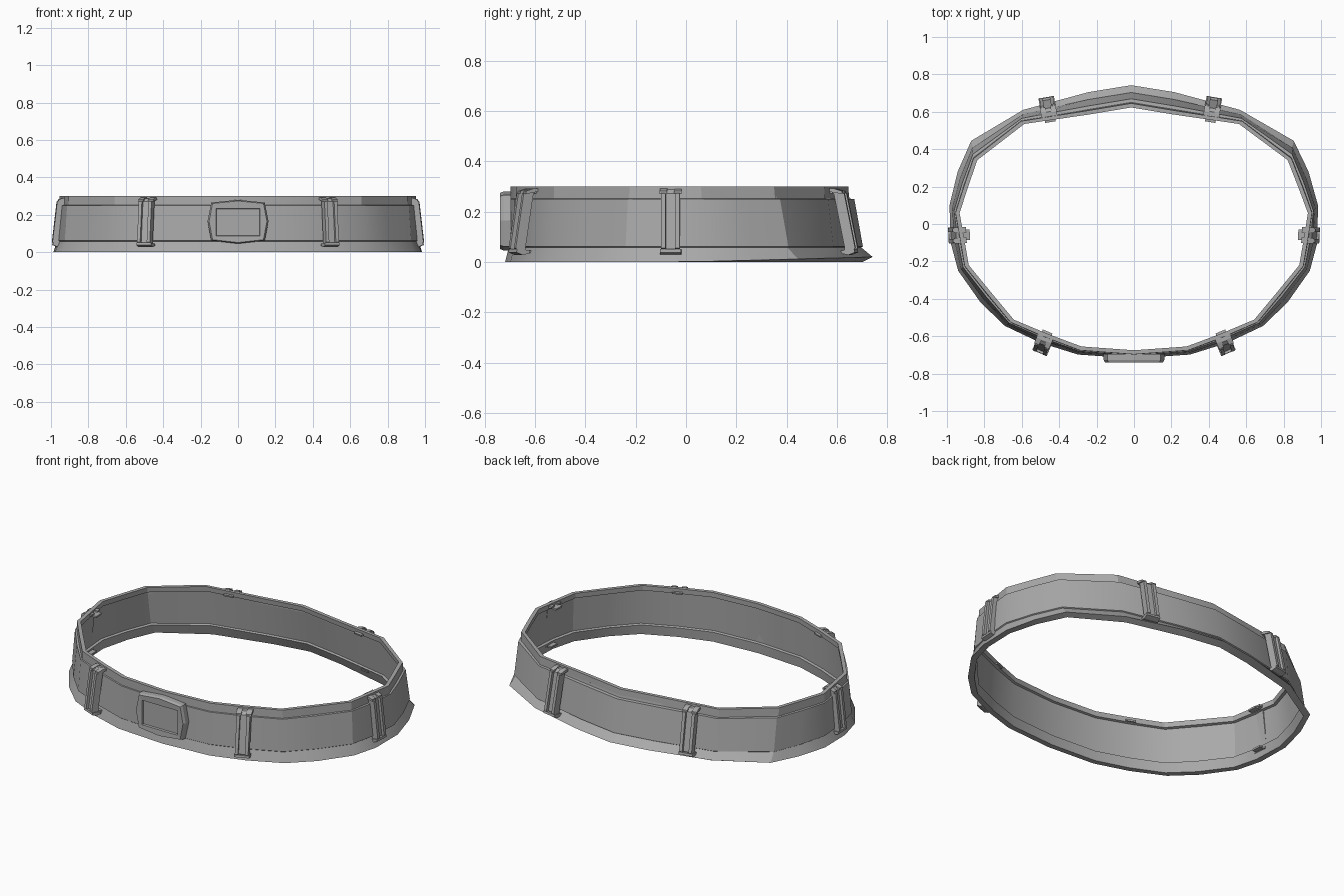
import bpy, bmesh, math
from mathutils import Vector

cube = bpy.data.objects.get("Cube")
if cube:
    bpy.data.objects.remove(cube)

grey = bpy.data.materials.new("plain_grey")
grey.use_nodes = True
grey.diffuse_color = (0.4, 0.4, 0.4, 1)
grey.node_tree.nodes["Principled BSDF"].inputs["Base Color"].default_value = grey.diffuse_color


def loft(name, rings, closed=False, smooth=None):
    """Skin a list of equal point rings, capping the ends unless closed."""
    bm = bmesh.new()
    rows = [[bm.verts.new(p) for p in ring] for ring in rings]
    n = len(rows[0])
    for i in range(len(rows) - (not closed)):
        a, b = rows[i], rows[(i + 1) % len(rows)]
        for j in range(n):
            k = (j + 1) % n
            bm.faces.new((a[j], a[k], b[k], b[j]))
    if not closed:
        bm.faces.new(rows[0])
        bm.faces.new(rows[-1])
    bmesh.ops.recalc_face_normals(bm, faces=bm.faces)
    mesh = bpy.data.meshes.new(name)
    bm.to_mesh(mesh)
    bm.free()
    mesh.materials.append(grey)
    obj = bpy.data.objects.new(name, mesh)
    bpy.context.collection.objects.link(obj)
    if smooth:
        bpy.ops.object.select_all(action="DESELECT")
        obj.select_set(True)
        bpy.context.view_layer.objects.active = obj
        bpy.ops.object.shade_smooth_by_angle(angle=math.radians(smooth))
    return obj


# Belt band: half outline from back to front, rim point and flared lip point
half = [
    ((0, .645), (0, .742)), ((.24, .605), (.23, .705)), ((.59, .55), (.58, .61)),
    ((.85, .35), (.862, .445)), ((.905, .20), (.938, .28)), ((.953, .06), (.985, .10)),
    ((.93, -.08), (.98, -.10)), ((.905, -.225), (.94, -.25)), ((.78, -.38), (.82, -.42)),
    ((.66, -.525), (.69, -.545)), ((.475, -.605), (.50, -.635)), ((.29, -.675), (.30, -.698)),
    ((0, -.697), (0, -.719)),
]
mirrored = [tuple((-x, y) for x, y in pair) for pair in half[-2:0:-1]]


def band_section(rim, lip):
    rim, lip = Vector(rim), Vector(lip)
    shift = Vector((-.015 * max(0, rim.y) / .645, 0))

    def at(f, z, inset=0.0):
        p = rim.lerp(lip, f)
        p = p - p.normalized() * inset + shift
        return (p.x, p.y, z)

    lip_z = .02 * max(0, lip.y) / .742
    outside = [at(0, .3), at(.04, .252), at(.25, .25), at(.6, .062), at(.58, .058, .005), at(1, lip_z)]
    inside = [at(.9, 0, .03), at(.55, .058, .026), at(.55, .062, .012),
              at(.15, .266, .012), at(.05, .27, .022), at(0, .3, .022)]
    return outside + inside


loft("belt_band", [band_section(*p) for p in half + mirrored], closed=True, smooth=25)


# Belt loops: channels made of a thin web, two rails, wider ends and prongs
def strap(depth):
    return [(-.015, .288), (.008, .288), (depth, .272), (depth, .055), (.012, .036),
            (-.01, .036), (-.002, .055), (-.002, .27)]


top_end = [(-.03, .292), (.004, .292), (.034, .282), (.034, .270), (0, .276), (-.03, .282)]
low_end = [(-.02, .034), (.008, .028), (.036, .038), (.036, .051), (0, .048), (-.02, .044)]
top_prong = [(-.05, .280), (0, .286), (0, .274), (-.05, .270)]
low_prong = [(-.045, .046), (0, .046), (0, .036), (-.045, .036)]


def belt_loop(name, top, bottom, normal):
    top, bottom, n = Vector(top), Vector(bottom), Vector(normal).normalized()
    side = Vector((-n.y, n.x))

    def prism(part, outline, v0, v1):
        rings = []
        for v in (v0, v1):
            ring = []
            for u, z in outline:
                p = bottom.lerp(top, z / .3) + n * u + side * v
                ring.append((p.x, p.y, z))
            rings.append(ring)
        loft(name + part, rings)

    prism("_web", strap(.024), -.025, .025)
    for label, s in (("_rail_a", 1), ("_rail_b", -1)):
        prism(label, strap(.04), s * .019, s * .037)
        prism("_top_end" + label, top_end, s * .014, s * .043)
    prism("_low_end", low_end, -.042, .042)
    prism("_top_prong", top_prong, -.028, .028)
    prism("_low_prong", low_prong, -.028, .028)


for side_name, s in (("left", 1), ("right", -1)):
    belt_loop("back_loop_" + side_name, (s * .435 - .02, .59), (s * .445 - .02, .65), (s * .17, .98))
    belt_loop("side_loop_" + side_name, (s * .925, -.06), (s * .96, -.06), (s, -.05))
    belt_loop("front_loop_" + side_name, (s * .48, -.618), (s * .493, -.662), (s * .38, -.92))

# Buckle: shallow eight-sided plate with a sunken rectangular window
outer = [(-.143, .266), (0, .28), (.143, .266), (.163, .165), (.143, .062),
         (0, .046), (-.143, .062), (-.163, .165)]
window = [(x * .118, .16 + z * .073) for x, z in
          ((-1, 1), (0, 1), (1, 1), (1, 0), (1, -1), (0, -1), (-1, -1), (-1, 0))]


def plate_ring(points, y, scale=1.0):
    return [(x * scale, y, .162 + (z - .162) * scale) for x, z in points]


loft("buckle", [plate_ring(outer, -.695), plate_ring(outer, -.726), plate_ring(outer, -.74, .95),
                plate_ring(window, -.738), plate_ring(window, -.726, .97)])
